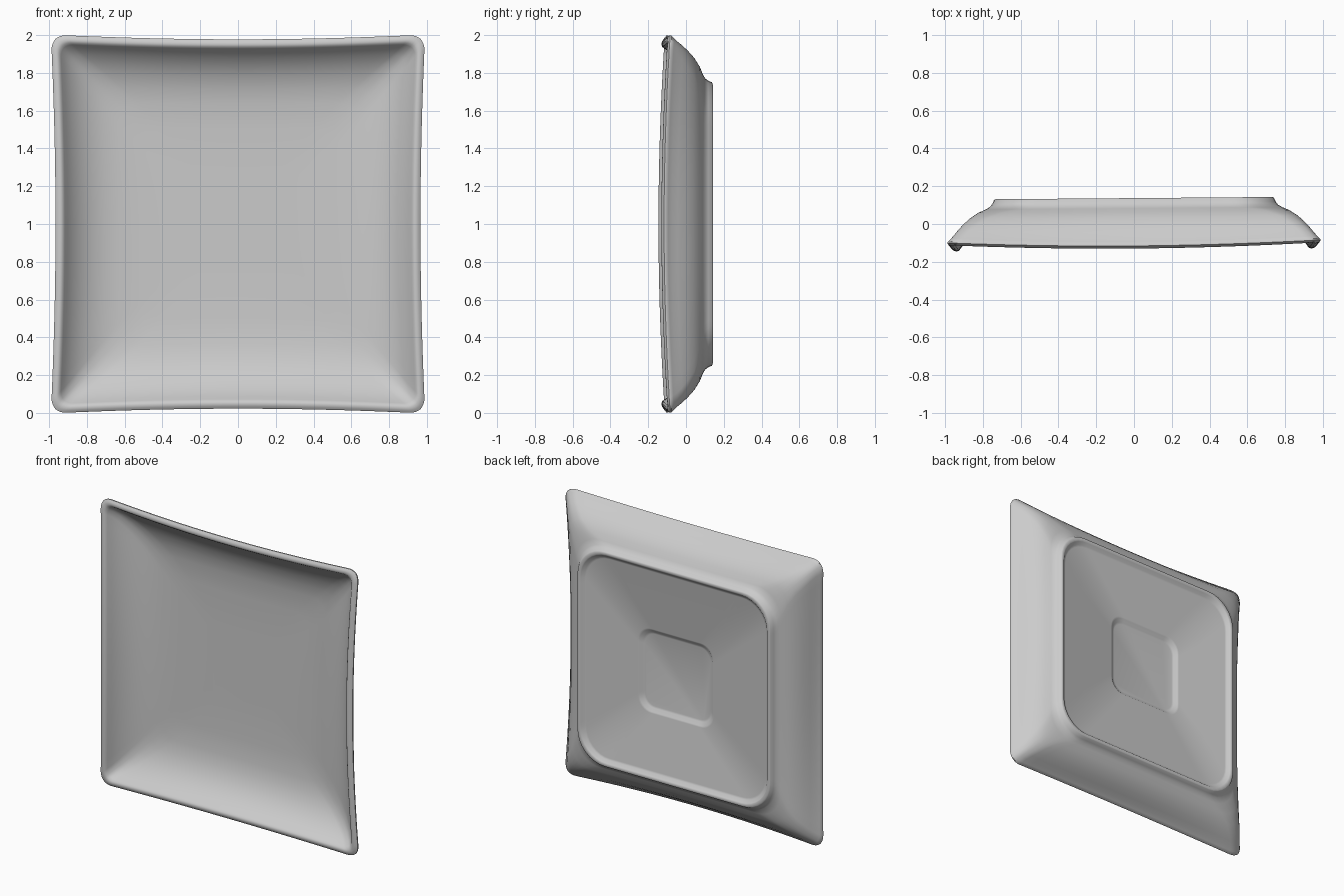
import bpy, bmesh, math

cube = bpy.data.objects.get("Cube")
if cube:
    bpy.data.objects.remove(cube, do_unlink=True)

# Glazed ceramic
mat = bpy.data.materials.new("light grey ceramic")
mat.use_nodes = True
col = (0.6, 0.6, 0.6, 1)
mat.diffuse_color = col
mat.node_tree.nodes["Principled BSDF"].inputs["Base Color"].default_value = col

SIDE, ARC = 28, 8


def rounded_square(h, r):
    """Outline of a square of half size h with corner radius r."""
    pts = []
    for q in range(4):
        ang = q * math.pi / 2
        c, s = math.cos(ang), math.sin(ang)
        quarter = [(h, -(h - r) + 2 * (h - r) * i / SIDE) for i in range(SIDE)]
        for i in range(ARC):
            a = math.pi / 2 * i / ARC
            quarter.append((h - r + r * math.cos(a), h - r + r * math.sin(a)))
        pts += [(x * c - z * s, x * s + z * c) for x, z in quarter]
    return pts


def ring(bm, h, r, y, bow):
    """Sides bow inwards and forwards between the corners."""
    verts = []
    for x, z in rounded_square(h, r):
        u = min(abs(x), abs(z)) / max(abs(x), abs(z))
        b = bow * (1 - u * u)
        lift = 0.032 if abs(x) > abs(z) else 0.024
        k = 1 - 0.025 * b
        verts.append(bm.verts.new((x * k * 0.988, y - lift * b + 0.008 * x, 1 + z * k)))
    return verts


# Section from the front floor, over the rim, down to the back:
# half size, corner radius, depth, bow
section = [
    (0.25, 0.05, 0.066, 0), (0.50, 0.10, 0.064, 0), (0.64, 0.11, 0.058, 0.1),
    (0.72, 0.10, 0.046, 0.25), (0.79, 0.09, 0.026, 0.4), (0.85, 0.08, -0.002, 0.6),
    (0.90, 0.07, -0.035, 0.8), (0.935, 0.065, -0.068, 0.95), (0.952, 0.065, -0.090, 1),
    (0.962, 0.065, -0.102, 1), (0.975, 0.07, -0.106, 1), (0.990, 0.075, -0.102, 1),
    (1.003, 0.08, -0.092, 1), (1.003, 0.08, -0.084, 1), (0.990, 0.08, -0.070, 1),
    (0.972, 0.075, -0.052, 0.95), (0.950, 0.08, -0.026, 0.8), (0.920, 0.09, 0.006, 0.6),
    (0.880, 0.10, 0.040, 0.35), (0.835, 0.13, 0.068, 0.2), (0.795, 0.18, 0.084, 0.05),
    # foot ring
    (0.772, 0.21, 0.096, 0), (0.760, 0.21, 0.112, 0), (0.750, 0.21, 0.133, 0),
    (0.744, 0.21, 0.137, 0), (0.732, 0.21, 0.137, 0), (0.724, 0.20, 0.133, 0),
    (0.708, 0.19, 0.116, 0), (0.695, 0.18, 0.112, 0),
    # small square recess in the base
    (0.295, 0.10, 0.112, 0), (0.285, 0.10, 0.109, 0), (0.265, 0.085, 0.092, 0),
    (0.252, 0.08, 0.089, 0),
]

bm = bmesh.new()
loops = [ring(bm, *s) for s in section]
n = len(loops[0])
for a, b in zip(loops, loops[1:]):
    for i in range(n):
        j = (i + 1) % n
        bm.faces.new((a[i], a[j], b[j], b[i]))
# close the front floor and the base
bm.faces.new(loops[0])
bm.faces.new(loops[-1])
bmesh.ops.recalc_face_normals(bm, faces=bm.faces)

mesh = bpy.data.meshes.new("square_plate")
bm.to_mesh(mesh)
bm.free()
mesh.materials.append(mat)
plate = bpy.data.objects.new("square_plate", mesh)
bpy.context.collection.objects.link(plate)
bpy.context.view_layer.objects.active = plate
plate.select_set(True)
bpy.ops.object.shade_smooth_by_angle(angle=math.radians(50))
